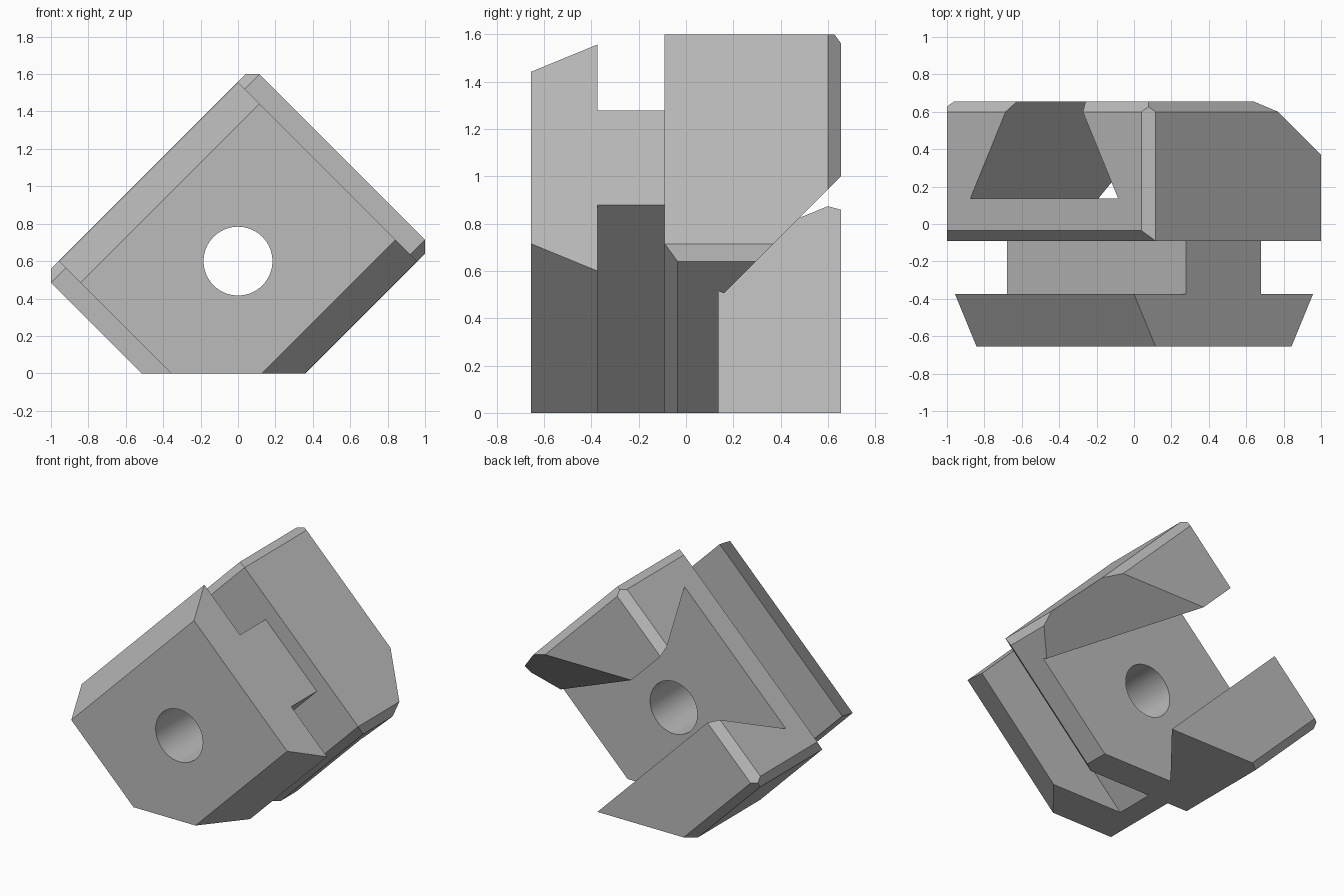
import bpy, bmesh, math
from mathutils import Vector

if "Cube" in bpy.data.objects:
    bpy.data.objects.remove(bpy.data.objects["Cube"])

steel = bpy.data.materials.new("plain_grey")
steel.use_nodes = True
GREY = (0.5, 0.5, 0.5, 1)
steel.diffuse_color = GREY
steel.node_tree.nodes["Principled BSDF"].inputs["Base Color"].default_value = GREY

CENTRE = 0.6   # height of the bore; the block is turned 45 degrees about it


def diamond_loft(name, rings, planes=()):
    """Loft tilted rectangles (y, p0, p1, q0, q1), where p runs up-right and
    q up-left, then trim by planes (point, outward normal)."""
    bm = bmesh.new()
    loops = []
    for y, p0, p1, q0, q1 in rings:
        corners = ((p0, q0), (p1, q0), (p1, q1), (p0, q1))
        loops.append([bm.verts.new(((p - q) / 2, y, CENTRE + (p + q) / 2))
                      for p, q in corners])
    bm.faces.new(loops[0])
    bm.faces.new(loops[-1][::-1])
    for a, b in zip(loops, loops[1:]):
        for i in range(4):
            j = (i + 1) % 4
            bm.faces.new((a[i], b[i], b[j], a[j]))
    for point, normal in planes:
        geom = bm.verts[:] + bm.edges[:] + bm.faces[:]
        cut = bmesh.ops.bisect_plane(bm, geom=geom, plane_co=point,
                                     plane_no=normal, clear_outer=True)
        edges = [e for e in cut["geom_cut"] if isinstance(e, bmesh.types.BMEdge)]
        if edges:
            bmesh.ops.contextual_create(bm, geom=edges)
    bmesh.ops.remove_doubles(bm, verts=bm.verts[:], dist=1e-4)
    bmesh.ops.recalc_face_normals(bm, faces=bm.faces[:])
    mesh = bpy.data.meshes.new(name)
    bm.to_mesh(mesh)
    bm.free()
    mesh.materials.append(steel)
    obj = bpy.data.objects.new(name, mesh)
    bpy.context.collection.objects.link(obj)
    return obj


def combine(target, other, operation):
    mod = target.modifiers.new(other.name, "BOOLEAN")
    mod.operation, mod.object, mod.solver = operation, other, "EXACT"
    bpy.context.view_layer.objects.active = target
    bpy.ops.object.modifier_apply(modifier=mod.name)
    bpy.data.objects.remove(other)


def ring(y, hp, hq):
    return (y, -hp, hp, -hq, hq)


FLOOR = (Vector((0, 0, 0)), Vector((0, 0, -1)))
TIPS = [(Vector((0, 0, 1.6)), Vector((0, 0, 1))),
        (Vector((1, 0, 0)), Vector((1, 0, 0))),
        (Vector((-1, 0, 0)), Vector((-1, 0, 0)))]

# Rear body with chamfered edges and flattened corners
block = diamond_loft("clamp_block", [
    ring(-0.09, 1.115, 0.885), ring(-0.035, 1.115, 0.96),
    ring(0.6, 1.115, 0.96), ring(0.655, 1.04, 0.885)], TIPS + [FLOOR])

# Dovetail slot across the back
SLOT = 0.137
combine(block, diamond_loft("dovetail_cutter", [
    ring(SLOT, 0.79, 1.5), ring(0.75, 0.29, 1.5)]), "DIFFERENCE")

# Sloping relief on the end of the upper jaw
relief = (Vector((0, 0, 0.345)), Vector((0, -1, 1)).normalized())
combine(block, diamond_loft("jaw_relief_cutter", [
    (SLOT, 0, 2.5, -3, 3), (0.8, 0, 2.5, -3, 3)], [relief]), "DIFFERENCE")

# Narrow neck and tapered front plate
combine(block, diamond_loft("neck", [
    ring(-0.375, 0.957, 0.4), ring(-0.09, 0.957, 0.4)], [FLOOR]), "UNION")
combine(block, diamond_loft("front_plate", [
    ring(-0.655, 0.957, 0.727), ring(-0.375, 0.957, 0.957)], [FLOOR]), "UNION")

# Round bore from front to back
bpy.ops.mesh.primitive_cylinder_add(vertices=64, radius=0.184, depth=3,
                                    location=(0, 0, CENTRE),
                                    rotation=(math.pi / 2, 0, 0))
bore = bpy.context.object
bore.name = "bore_cutter"
bore.data.materials.append(steel)
combine(block, bore, "DIFFERENCE")

bpy.ops.object.select_all(action="DESELECT")
block.select_set(True)
bpy.context.view_layer.objects.active = block
bpy.ops.object.shade_smooth_by_angle(angle=math.radians(20))
